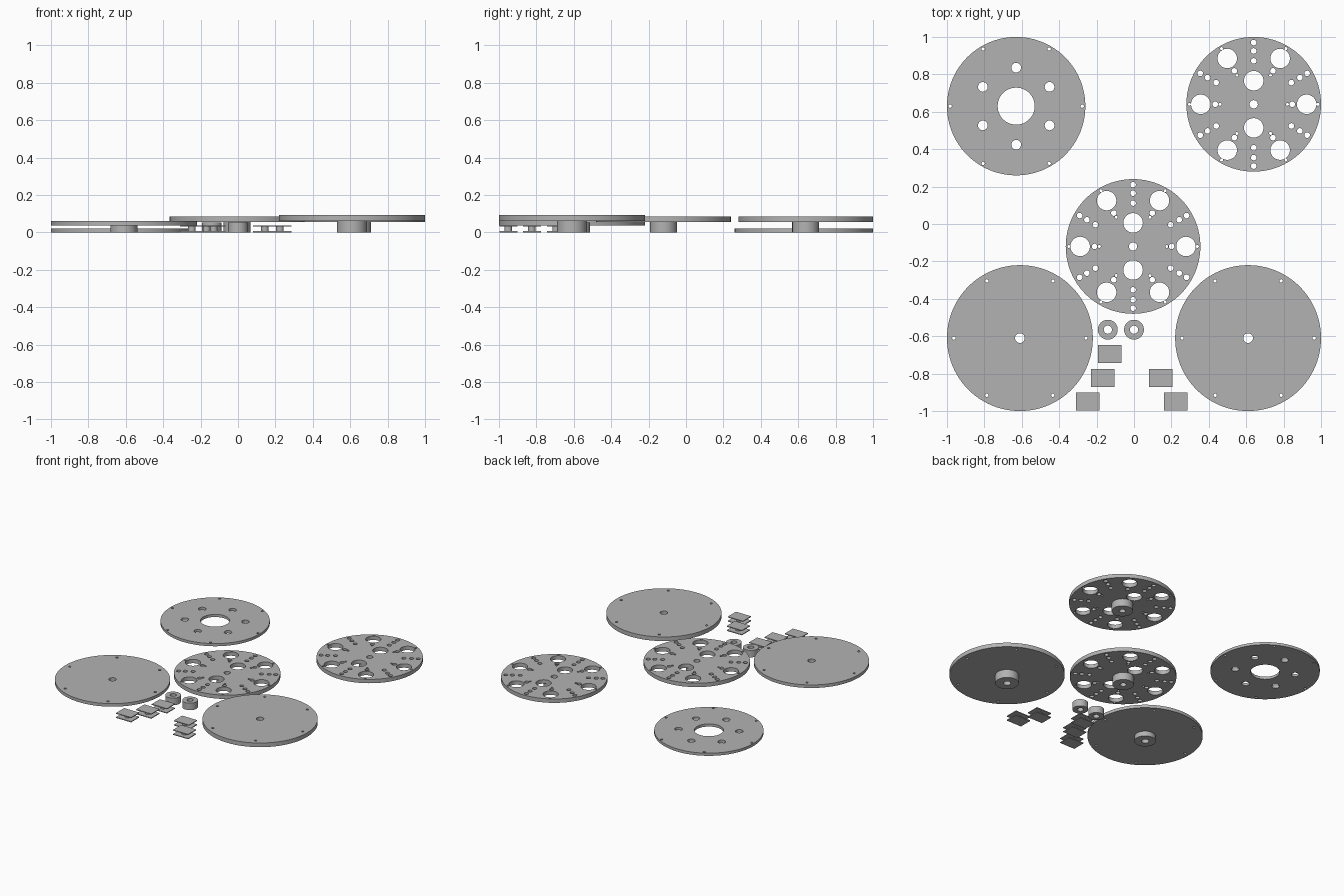
import bpy
import bmesh
from math import cos, sin, radians

cube = bpy.data.objects.get("Cube")
if cube:
    bpy.data.objects.remove(cube, do_unlink=True)

# Single plain grey
grey = bpy.data.materials.new("plain_grey")
grey.use_nodes = True
GREY = (0.45, 0.45, 0.45, 1)
grey.diffuse_color = GREY
grey.node_tree.nodes["Principled BSDF"].inputs["Base Color"].default_value = GREY


def ring_of_holes(dist, radius, start=0):
    """Six holes evenly spaced on a bolt circle."""
    return [(dist * cos(radians(start + 60 * k)),
             dist * sin(radians(start + 60 * k)), radius) for k in range(6)]


def circle(x, y, r):
    n = 96 if r > 0.2 else 48 if r > 0.04 else 24
    return [(x + r * cos(radians(360 * k / n)),
             y + r * sin(radians(360 * k / n))) for k in range(n)]


def plate(name, centre, z0, z1, outline, holes=()):
    """Extrude a flat outline, pierced by round holes, from z0 up to z1."""
    curve = bpy.data.curves.new(name, "CURVE")
    curve.dimensions = "2D"
    curve.fill_mode = "BOTH"
    curve.extrude = (z1 - z0) / 2
    for pts in [outline] + [circle(*h) for h in holes]:
        spline = curve.splines.new("POLY")
        spline.points.add(len(pts) - 1)
        for p, (x, y) in zip(spline.points, pts):
            p.co = (x, y, 0, 1)
        spline.use_cyclic_u = True
    temp = bpy.data.objects.new(name + "_curve", curve)
    bpy.context.collection.objects.link(temp)
    deps = bpy.context.evaluated_depsgraph_get()
    mesh = bpy.data.meshes.new_from_object(temp.evaluated_get(deps))
    bpy.data.objects.remove(temp, do_unlink=True)
    bm = bmesh.new()
    bm.from_mesh(mesh)
    bmesh.ops.remove_doubles(bm, verts=bm.verts, dist=1e-5)
    bmesh.ops.recalc_face_normals(bm, faces=bm.faces)
    bm.to_mesh(mesh)
    bm.free()
    mesh.name = name
    mesh.materials.clear()
    mesh.materials.append(grey)
    obj = bpy.data.objects.new(name, mesh)
    bpy.context.collection.objects.link(obj)
    obj.location = (*centre, (z0 + z1) / 2)
    bpy.ops.object.select_all(action="DESELECT")
    obj.select_set(True)
    bpy.context.view_layer.objects.active = obj
    bpy.ops.object.shade_smooth_by_angle(angle=radians(30))
    return obj


def disc(name, centre, z0, z1, radius, holes=()):
    return plate(name, centre, z0, z1, circle(0, 0, radius), holes)


# Flange with a wide centre opening
disc("flange_ring", (-0.63, 0.63), 0, 0.02, 0.37,
     [(0, 0, 0.099)] + ring_of_holes(0.206, 0.026, 30) + ring_of_holes(0.353, 0.009))

# Two perforated wheels on hubs
wheel_holes = [(0, 0, 0.022), (0, 0.126, 0.052), (0, -0.126, 0.052)]
wheel_holes += ring_of_holes(0.283, 0.052)
for dist in (0.232, 0.285, 0.33):
    wheel_holes += ring_of_holes(dist, 0.015, 30)
for dist, r in ((0.18, 0.008), (0.206, 0.015), (0.344, 0.008)):
    wheel_holes += ring_of_holes(dist, r)
for label, pos in (("back", (0.64, 0.64)), ("middle", (-0.005, -0.12))):
    disc(label + "_wheel", pos, 0.055, 0.084, 0.36, wheel_holes)
    disc(label + "_wheel_hub", pos, 0, 0.055, 0.072, [(0, 0, 0.022)])

# Two large cover discs on hubs of different height
cover_holes = [(0, 0, 0.026)] + ring_of_holes(0.353, 0.009)
for label, x, z0, z1, hub in (("right", -0.61, 0.037, 0.06, 0.072),
                              ("left", 0.61, 0.061, 0.092, 0.08)):
    disc(label + "_cover", (x, -0.61), z0, z1, 0.39, cover_holes)
    disc(label + "_cover_hub", (x, -0.61), 0, z0, hub, [(0, 0, 0.026)])

# Loose bushings
for k, x in enumerate((-0.14, 0)):
    disc(f"bushing_{k + 1}", (x, -0.565), 0, 0.052, 0.053, [(0, 0, 0.022)])

# Small spacers: two rectangular plates joined by a post
W, D = 0.0625, 0.048
rect = [(-W, -D), (W, -D), (W, D), (-W, D)]
spots = ((-0.13, -0.695), (-0.168, -0.824), (-0.247, -0.95),
         (0.144, -0.824), (0.224, -0.95))
for k, pos in enumerate(spots):
    plate(f"spacer_{k + 1}_base", pos, 0, 0.006, rect)
    disc(f"spacer_{k + 1}_post", pos, 0.006, 0.031, 0.02)
    plate(f"spacer_{k + 1}_top", pos, 0.031, 0.037, rect)
